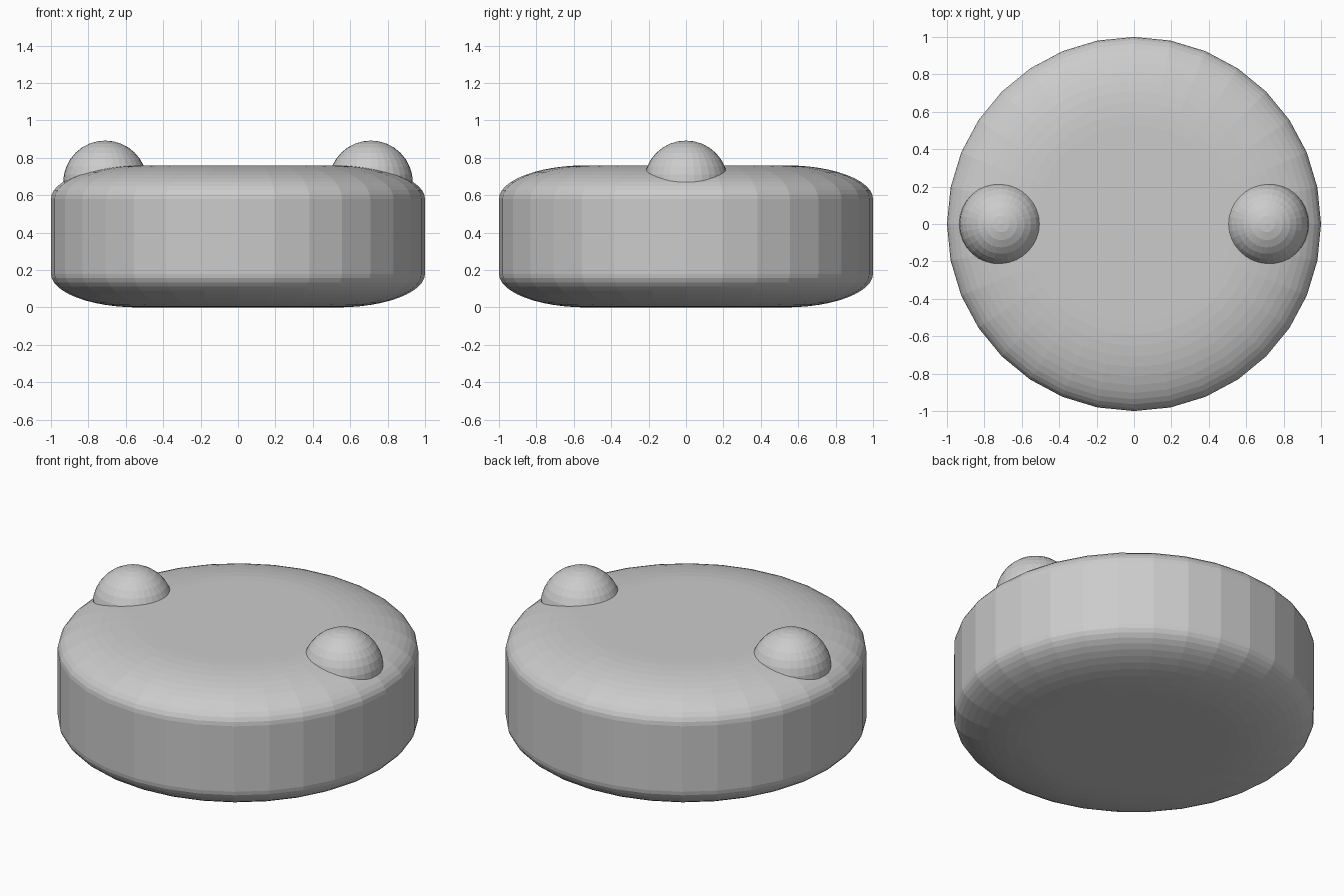
import bpy, bmesh, math

if "Cube" in bpy.data.objects:
    bpy.data.objects.remove(bpy.data.objects["Cube"])

grey = bpy.data.materials.new("plain_grey")
grey.diffuse_color = (0.6, 0.6, 0.6, 1)
grey.use_nodes = True
grey.node_tree.nodes["Principled BSDF"].inputs["Base Color"].default_value = grey.diffuse_color


def add_object(name, bm):
    bmesh.ops.recalc_face_normals(bm, faces=bm.faces)
    mesh = bpy.data.meshes.new(name)
    bm.to_mesh(mesh)
    bm.free()
    mesh.materials.append(grey)
    obj = bpy.data.objects.new(name, mesh)
    bpy.context.collection.objects.link(obj)
    return obj


# Thick disc: 32 flat sides with elliptical rounding at top and bottom
SIDES, STEPS = 32, 12
HEIGHT, FLAT_R, ROUND_H = 0.76, 0.53, 0.18
top = []
for i in range(STEPS + 1):
    a = math.pi / 2 * i / STEPS
    top.append((FLAT_R + (1 - FLAT_R) * math.sin(a),
                HEIGHT - ROUND_H + ROUND_H * math.cos(a)))
profile = top + [(r, HEIGHT - z) for r, z in reversed(top)]

bm = bmesh.new()
rings = []
for r, z in profile:
    rings.append([bm.verts.new((r * math.cos(math.tau * k / SIDES),
                                r * math.sin(math.tau * k / SIDES), z))
                  for k in range(SIDES)])
for upper, lower in zip(rings, rings[1:]):
    for k in range(SIDES):
        n = (k + 1) % SIDES
        bm.faces.new((upper[k], lower[k], lower[n], upper[n]))
bm.faces.new(rings[0])
bm.faces.new(rings[-1])
add_object("disc_body", bm)

# Pair of faceted balls sunk into the top
for side, x in (("left", -0.71), ("right", 0.71)):
    bm = bmesh.new()
    bmesh.ops.create_uvsphere(bm, u_segments=32, v_segments=16, radius=0.225)
    ball = add_object(side + "_ball", bm)
    ball.location = (x, 0, 0.667)
